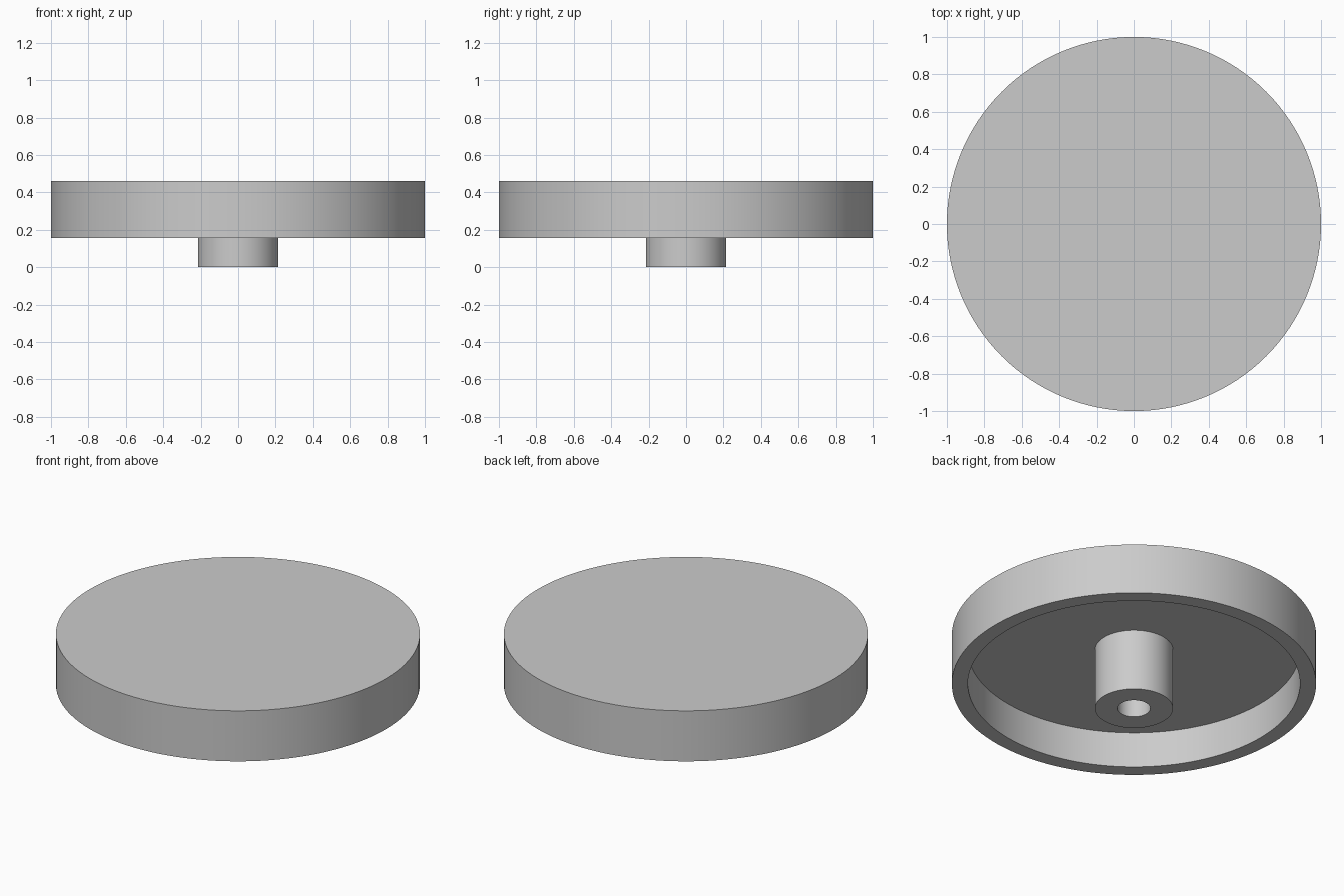
import bpy, bmesh, math

cube = bpy.data.objects.get("Cube")
if cube:
    bpy.data.objects.remove(cube, do_unlink=True)

SEGMENTS = 128
RIM_R, INNER_R, BOSS_R, BORE_R = 1.0, 0.912, 0.215, 0.091
RIM_Z, CEILING_Z, TOP_Z = 0.156, 0.372, 0.462

grey = bpy.data.materials.new("light grey")
grey.use_nodes = True
colour = (0.6, 0.6, 0.6, 1.0)
grey.diffuse_color = colour
grey.node_tree.nodes["Principled BSDF"].inputs["Base Color"].default_value = colour


def lathe(name, profile):
    """Revolve an (r, z) profile about the z axis."""
    bm = bmesh.new()
    verts = [bm.verts.new((r, 0, z)) for r, z in profile]
    edges = [bm.edges.new(pair) for pair in zip(verts, verts[1:])]
    bmesh.ops.spin(bm, geom=verts + edges, cent=(0, 0, 0), axis=(0, 0, 1),
                   angle=math.tau, steps=SEGMENTS, use_duplicate=False)
    bmesh.ops.remove_doubles(bm, verts=bm.verts, dist=1e-4)
    bmesh.ops.recalc_face_normals(bm, faces=bm.faces)
    mesh = bpy.data.meshes.new(name)
    bm.to_mesh(mesh)
    bm.free()
    mesh.materials.append(grey)
    obj = bpy.data.objects.new(name, mesh)
    bpy.context.collection.objects.link(obj)
    bpy.ops.object.select_all(action='DESELECT')
    obj.select_set(True)
    bpy.context.view_layer.objects.active = obj
    bpy.ops.object.shade_smooth_by_angle(angle=math.radians(30))
    return obj


# Hollow cap with rim, central boss and blind bore in one closed body
lathe("round_cap", [
    (0, TOP_Z), (RIM_R, TOP_Z), (RIM_R, RIM_Z), (INNER_R, RIM_Z),
    (INNER_R, CEILING_Z), (BOSS_R, CEILING_Z), (BOSS_R, 0),
    (BORE_R, 0), (BORE_R, CEILING_Z), (0, CEILING_Z),
])
